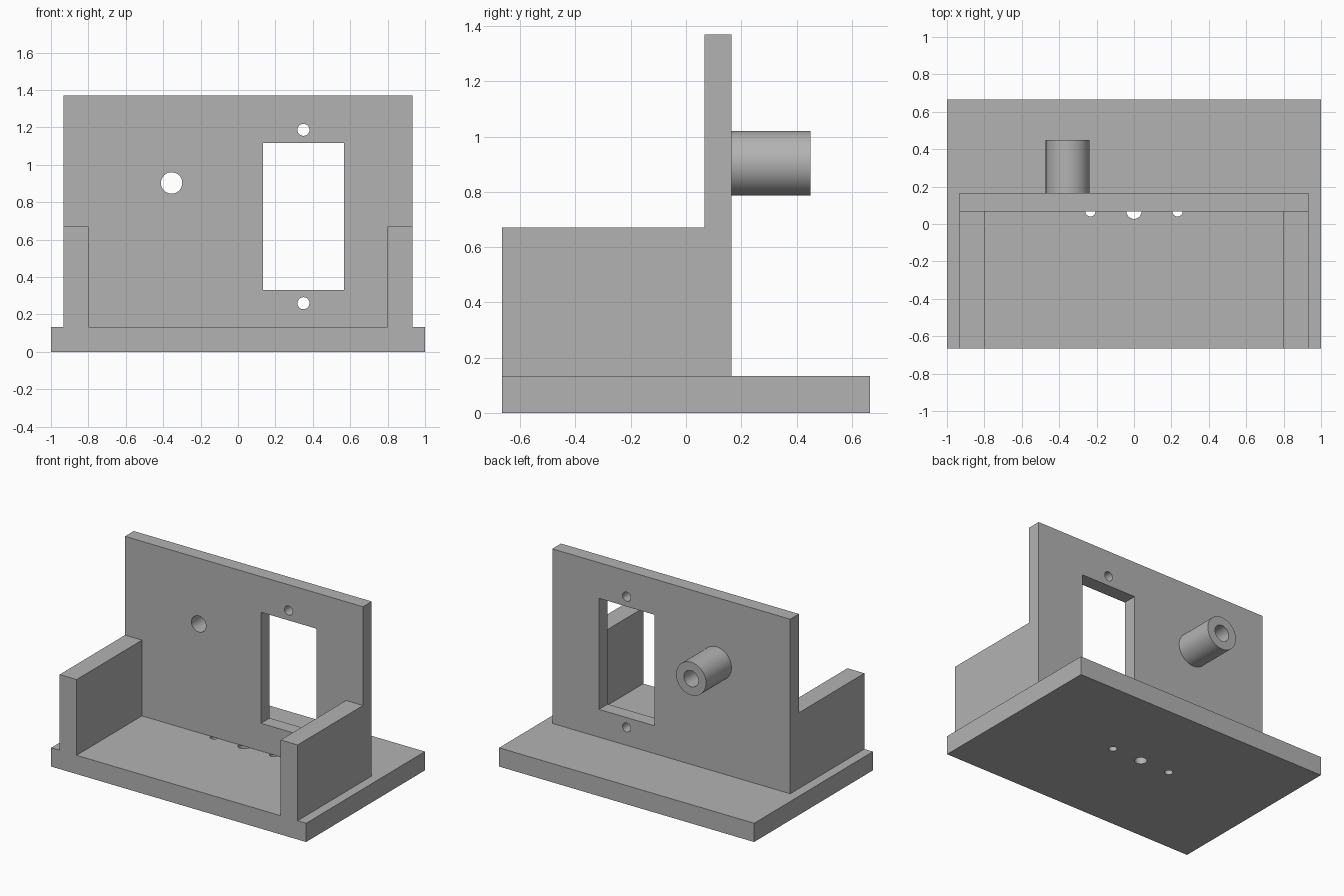
import bpy
import bmesh
from mathutils import Matrix, Vector

default = bpy.data.objects.get("Cube")
if default:
    bpy.data.objects.remove(default, do_unlink=True)

# Single flat grey
grey = bpy.data.materials.new("matte_grey")
grey.use_nodes = True
colour = (0.45, 0.45, 0.45, 1)
grey.diffuse_color = colour
grey.node_tree.nodes["Principled BSDF"].inputs["Base Color"].default_value = colour


def add_box(bm, low, high):
    low, high = Vector(low), Vector(high)
    matrix = Matrix.Translation((low + high) / 2) @ Matrix.Diagonal((*(high - low), 1))
    bmesh.ops.create_cube(bm, size=1, matrix=matrix)


def add_rod(bm, start, end, radius):
    start, end = Vector(start), Vector(end)
    axis = end - start
    turn = axis.to_track_quat("Z", "Y").to_matrix().to_4x4()
    bmesh.ops.create_cone(bm, cap_ends=True, segments=64, radius1=radius, radius2=radius,
                          depth=axis.length, matrix=Matrix.Translation((start + end) / 2) @ turn)


def make_object(name, bm):
    mesh = bpy.data.meshes.new(name)
    bm.to_mesh(mesh)
    bm.free()
    mesh.materials.append(grey)
    obj = bpy.data.objects.new(name, mesh)
    bpy.context.collection.objects.link(obj)
    return obj


def activate(obj):
    bpy.ops.object.select_all(action="DESELECT")
    obj.select_set(True)
    bpy.context.view_layer.objects.active = obj


def drill(obj, cutter_bm):
    cutter = make_object(obj.name + "_cutter", cutter_bm)
    cutter.hide_render = True
    activate(obj)
    mod = obj.modifiers.new("holes", "BOOLEAN")
    mod.operation = "DIFFERENCE"
    mod.solver = "EXACT"
    mod.object = cutter
    bpy.ops.object.modifier_apply(modifier=mod.name)
    bpy.data.objects.remove(cutter, do_unlink=True)
    activate(obj)
    bpy.ops.object.shade_smooth_by_angle()


# Shared dimensions
DEPTH = 0.665
FLOOR = 0.133
WALL_FRONT, WALL_BACK = 0.067, 0.165
WIDTH = 0.933
BOSS_X, BOSS_Z, BOSS_END = -0.355, 0.903, 0.45

# Base plate with a row of three holes
bm = bmesh.new()
add_box(bm, (-1, -DEPTH, 0), (1, DEPTH, FLOOR))
base = make_object("base_plate", bm)
holes = bmesh.new()
for x, radius in ((-0.233, 0.027), (0, 0.04), (0.233, 0.027)):
    add_rod(holes, (x, WALL_FRONT, -0.1), (x, WALL_FRONT, 0.3), radius)
drill(base, holes)

# Upright wall with a window, two screw holes and the pivot hole
bm = bmesh.new()
add_box(bm, (-WIDTH, WALL_FRONT, FLOOR), (WIDTH, WALL_BACK, 1.37))
wall = make_object("upright_wall", bm)
holes = bmesh.new()
add_box(holes, (0.133, -0.1, 0.33), (0.567, 0.3, 1.117))
for x, z, radius in ((0.35, 1.187, 0.032), (0.35, 0.26, 0.032), (BOSS_X, BOSS_Z, 0.057)):
    add_rod(holes, (x, -0.1, z), (x, 0.3, z), radius)
drill(wall, holes)

# Hollow pivot boss on the back of the wall
bm = bmesh.new()
add_rod(bm, (BOSS_X, WALL_BACK, BOSS_Z), (BOSS_X, BOSS_END, BOSS_Z), 0.117)
boss = make_object("pivot_boss", bm)
holes = bmesh.new()
add_rod(holes, (BOSS_X, 0, BOSS_Z), (BOSS_X, 0.6, BOSS_Z), 0.057)
drill(boss, holes)

# Side cheeks in front of the wall
for side, name in ((1, "left_cheek"), (-1, "right_cheek")):
    bm = bmesh.new()
    inner, outer = sorted((side * 0.8, side * WIDTH))
    add_box(bm, (inner, -DEPTH, FLOOR), (outer, WALL_FRONT, 0.67))
    make_object(name, bm)
